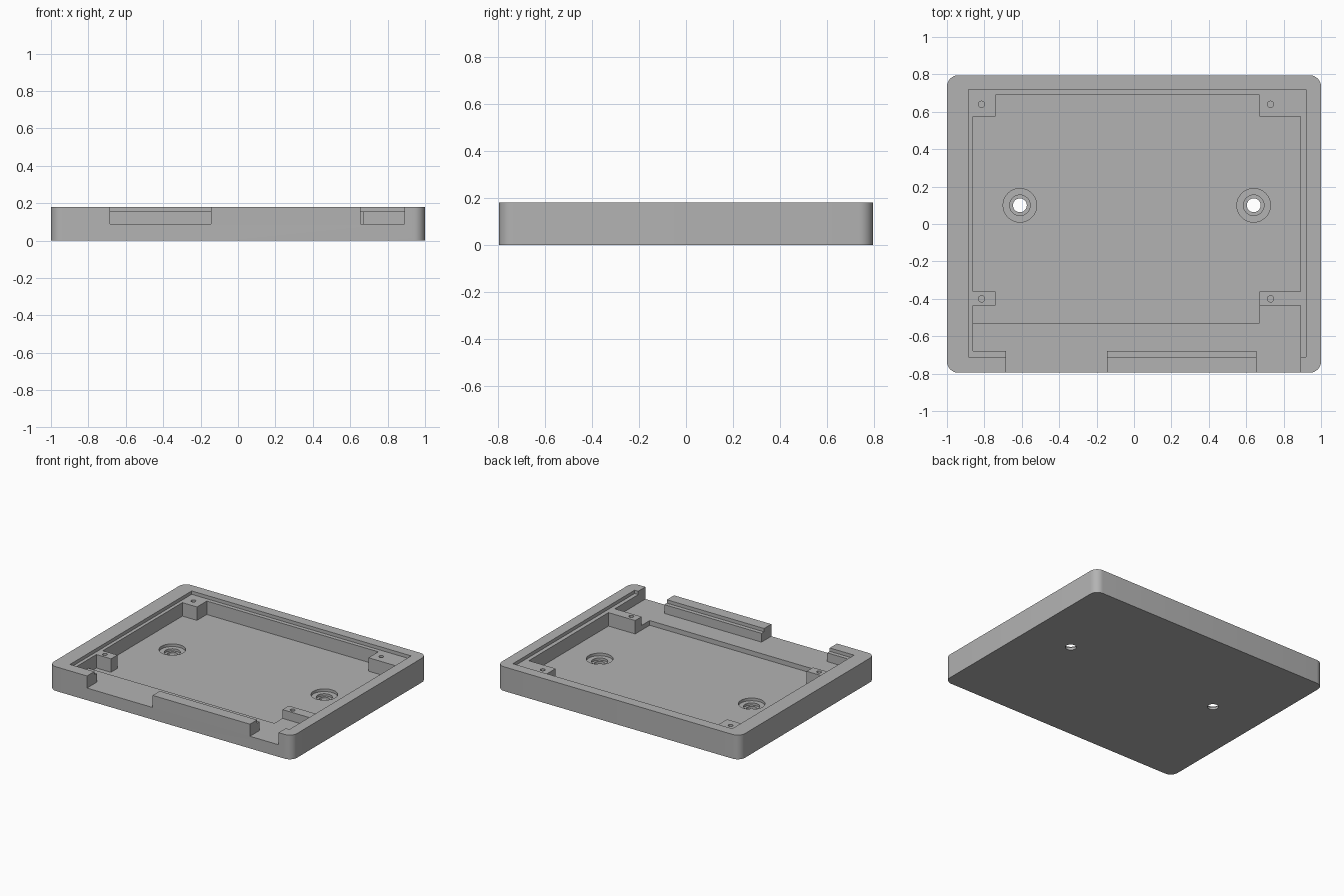
import bpy, bmesh, math

cube = bpy.data.objects.get("Cube")
if cube:
    bpy.data.objects.remove(cube, do_unlink=True)

HALF_X, HALF_Y, TOP = 1.0, 0.795, 0.18
LEDGE, SHELF, FLOOR = 0.155, 0.09, 0.055
ABOVE = 0.3

grey = bpy.data.materials.new("plain grey")
grey.use_nodes = True
COLOUR = (0.45, 0.45, 0.45, 1)
grey.diffuse_color = COLOUR
grey.node_tree.nodes["Principled BSDF"].inputs["Base Color"].default_value = COLOUR


def prism(name, outline, z0, z1):
    """Extrude a counter-clockwise outline from z0 to z1."""
    bm = bmesh.new()
    base = bm.faces.new([bm.verts.new((x, y, z0)) for x, y in outline])
    new = bmesh.ops.extrude_face_region(bm, geom=[base], use_keep_orig=True)["geom"]
    bmesh.ops.translate(bm, vec=(0, 0, z1 - z0),
                        verts=[v for v in new if isinstance(v, bmesh.types.BMVert)])
    bmesh.ops.recalc_face_normals(bm, faces=bm.faces)
    mesh = bpy.data.meshes.new(name)
    bm.to_mesh(mesh)
    bm.free()
    mesh.materials.append(grey)
    obj = bpy.data.objects.new(name, mesh)
    bpy.context.collection.objects.link(obj)
    return obj


def rect(x0, x1, y0, y1):
    return [(x0, y0), (x1, y0), (x1, y1), (x0, y1)]


def circle(cx, cy, r, n=32):
    return [(cx + r * math.cos(2 * math.pi * i / n),
             cy + r * math.sin(2 * math.pi * i / n)) for i in range(n)]


def rounded_rect(hx, hy, r, steps=8):
    points = []
    for quarter, (sx, sy) in enumerate([(1, 1), (-1, 1), (-1, -1), (1, -1)]):
        for i in range(steps + 1):
            a = (quarter + i / steps) * math.pi / 2
            points.append((sx * (hx - r) + r * math.cos(a), sy * (hy - r) + r * math.sin(a)))
    return points


def cut(target, outline, z0, z1=ABOVE):
    """Subtract a prism from the target and discard the cutter."""
    cutter = prism("cutter", outline, z0, z1)
    cutter.hide_render = True
    mod = target.modifiers.new("cut", 'BOOLEAN')
    mod.operation, mod.solver, mod.object = 'DIFFERENCE', 'EXACT', cutter
    bpy.context.view_layer.objects.active = target
    bpy.ops.object.modifier_apply(modifier=mod.name)
    mesh = cutter.data
    bpy.data.objects.remove(cutter, do_unlink=True)
    bpy.data.meshes.remove(mesh)


# Solid tray with rounded corners
tray = prism("enclosure_tray", rounded_rect(HALF_X, HALF_Y, 0.06), 0, TOP)

# Rebate for the lid around the rim
cut(tray, rect(-0.885, 0.92, -0.71, 0.72), LEDGE)

# Raised shelf along the front
cut(tray, rect(-0.86, 0.89, -0.68, -0.435), SHELF)

# Main pocket, leaving four mounting posts standing
pocket = [(-0.86, -0.53), (0.67, -0.53), (0.67, -0.36), (0.89, -0.36),
          (0.89, 0.575), (0.67, 0.575), (0.67, 0.69), (-0.74, 0.69),
          (-0.74, 0.575), (-0.86, 0.575), (-0.86, -0.36), (-0.74, -0.36),
          (-0.74, -0.435), (-0.86, -0.435)]
cut(tray, pocket, FLOOR)

# Connector openings through the front wall
for x0, x1 in [(-0.685, -0.145), (0.655, 0.89)]:
    cut(tray, rect(x0, x1, -1, -0.6), SHELF)

# Pilot holes in the posts
for x in (-0.815, 0.73):
    for y in (-0.4, 0.64):
        cut(tray, circle(x, y, 0.017, 16), 0.07)

# Stepped screw holes through the floor
for x in (-0.61, 0.64):
    for radius, z in [(0.09, 0.035), (0.055, 0.018), (0.037, -0.1)]:
        cut(tray, circle(x, 0.1, radius), z)

# Smooth the round walls, keep edges sharp
bpy.ops.object.select_all(action='DESELECT')
tray.select_set(True)
bpy.context.view_layer.objects.active = tray
bpy.ops.object.shade_smooth_by_angle(angle=math.radians(30))
